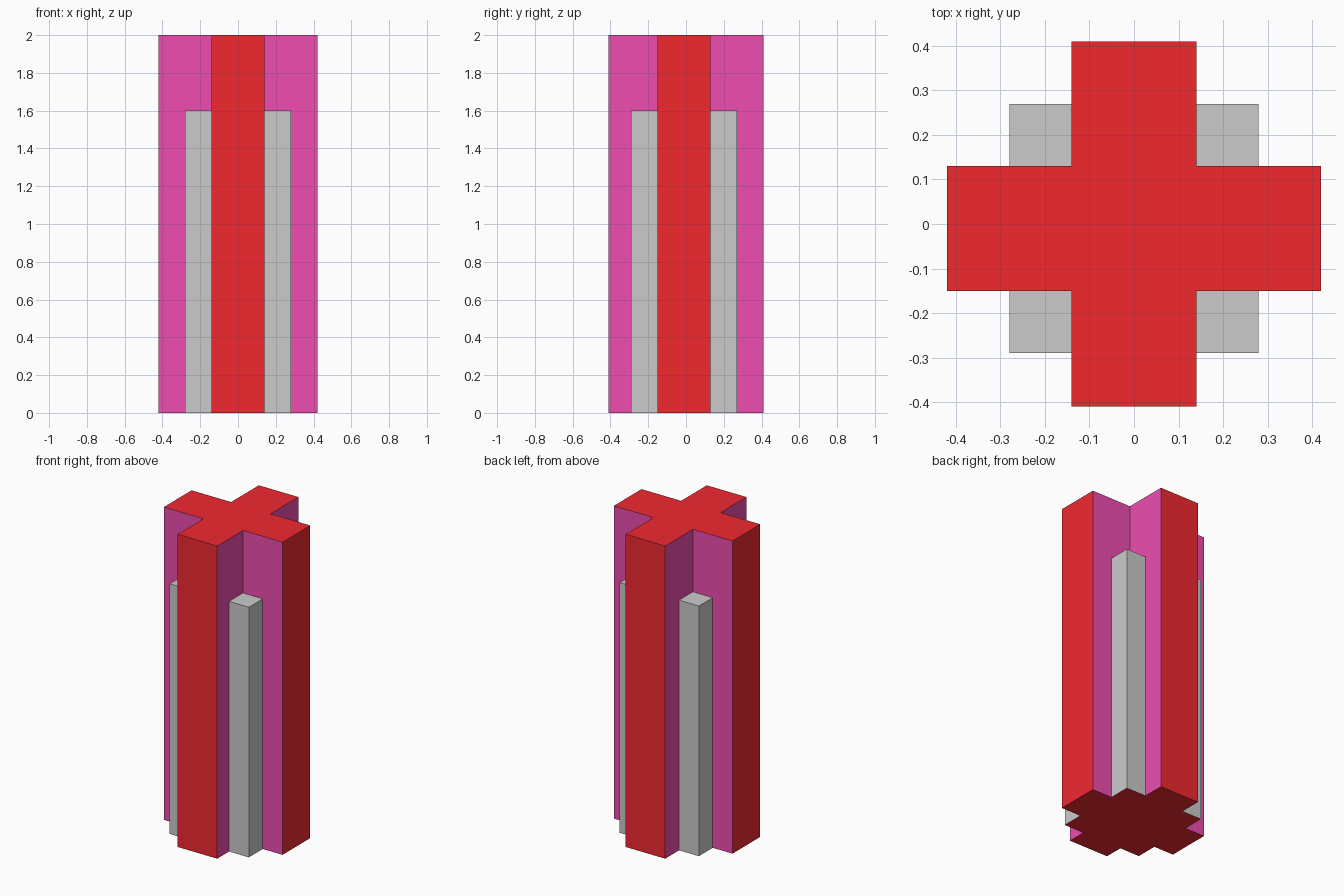
import bpy, bmesh

if "Cube" in bpy.data.objects:
    bpy.data.objects.remove(bpy.data.objects["Cube"])

H, COL_H = 2.0, 1.6          # pillar and corner column heights
XA, XE, XC = 0.14, 0.42, 0.28
Y0, Y1 = -0.15, 0.13         # side arm edges
YE, CW = 0.41, 0.14          # front/back reach, column width


def material(name, rgb):
    m = bpy.data.materials.new(name)
    m.diffuse_color = (*rgb, 1)
    m.use_nodes = True
    m.node_tree.nodes["Principled BSDF"].inputs["Base Color"].default_value = m.diffuse_color
    return m


red = material("red", (0.88, 0.022, 0.03))
magenta = material("magenta", (0.85, 0.075, 0.43))


def prism(name, outline, height, mats=()):
    """Walls and top from a counter-clockwise outline; flat if height is 0."""
    bm = bmesh.new()
    low = [bm.verts.new((x, y, 0)) for x, y in outline]
    if height:
        top = [bm.verts.new((x, y, height)) for x, y in outline]
        bm.faces.new(top)
        n = len(low)
        for i in range(n):
            j = (i + 1) % n
            bm.faces.new((low[i], low[j], top[j], top[i]))
    else:
        bm.faces.new(low[::-1])
    bm.normal_update()
    me = bpy.data.meshes.new(name)
    bm.to_mesh(me)
    bm.free()
    for m in mats:
        me.materials.append(m)
    ob = bpy.data.objects.new(name, me)
    bpy.context.collection.objects.link(ob)
    return ob


# Cross-shaped pillar: red ends and top, magenta inner walls
cross = [(-XA, -YE), (XA, -YE), (XA, Y0), (XE, Y0), (XE, Y1), (XA, Y1),
         (XA, YE), (-XA, YE), (-XA, Y1), (-XE, Y1), (-XE, Y0), (-XA, Y0)]
pillar = prism("cross_pillar", cross, H, (red, magenta))
for p in pillar.data.polygons:
    c, n = p.center, p.normal
    is_end = abs(c.x) > XE - 0.01 or abs(c.y) > YE - 0.01
    p.material_index = 0 if abs(n.z) > 0.5 or is_end else 1

# Grey columns filling the four inner corners
for side, x0 in (("left", -XC), ("right", XA)):
    for end, y0 in (("front", Y0 - CW), ("back", Y1)):
        prism(f"{end}_{side}_column",
              [(x0, y0), (x0 + CW, y0), (x0 + CW, y0 + CW), (x0, y0 + CW)], COL_H)

# Red underside covering the pillar and the columns
right = [(XA, -YE), (XA, Y0 - CW), (XC, Y0 - CW), (XC, Y0), (XE, Y0),
         (XE, Y1), (XC, Y1), (XC, Y1 + CW), (XA, Y1 + CW), (XA, YE)]
prism("underside", right + [(-x, y) for x, y in reversed(right)], 0, (red,))
